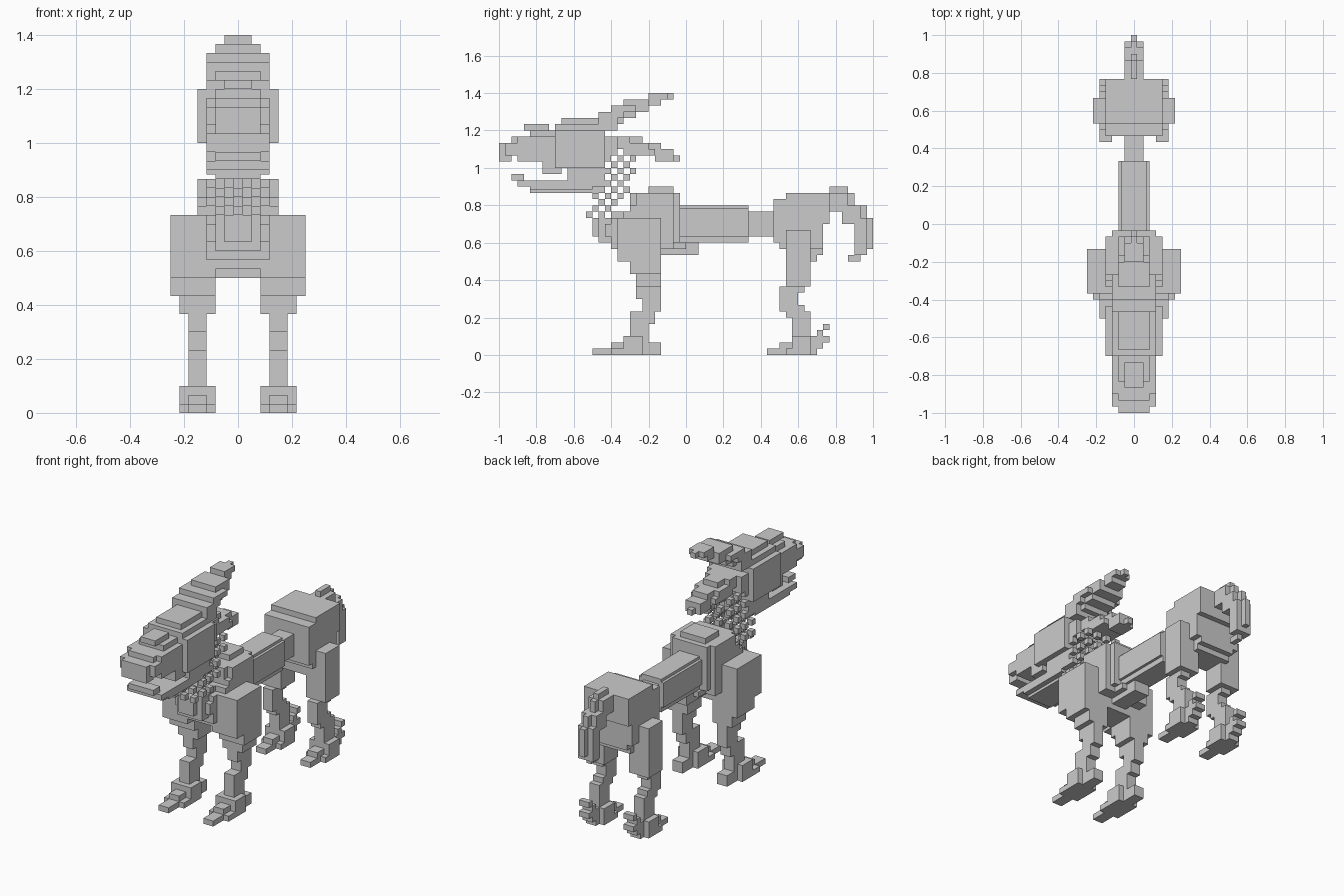
import bpy, bmesh

V = 1 / 30  # size of one block
grey = bpy.data.materials.new("stone_grey")
grey.diffuse_color = (0.6, 0.6, 0.6, 1)


def blocks(name, boxes):
    """Join boxes (x0, x1, y0, y1, z0, z1), given in block units, into one object."""
    bm = bmesh.new()
    for x0, x1, y0, y1, z0, z1 in boxes:
        vs = bmesh.ops.create_cube(bm, size=1)["verts"]
        for v in vs:
            v.co.x = (x1 if v.co.x > 0 else x0) * V
            v.co.y = (y1 if v.co.y > 0 else y0) * V
            v.co.z = (z1 if v.co.z > 0 else z0) * V
    me = bpy.data.meshes.new(name)
    bm.to_mesh(me)
    bm.free()
    me.materials.append(grey)
    ob = bpy.data.objects.new(name, me)
    bpy.context.collection.objects.link(ob)
    return ob


def centred(name, rows):
    """Rows of (half width, y0, y1, z0, z1) centred on x = 0."""
    return blocks(name, [(-h, h, *r) for h, *r in rows])


def paired(name, boxes):
    """The same boxes on the right and the left side."""
    blocks("right_" + name, boxes)
    blocks("left_" + name, [(-b[1], -b[0], *b[2:]) for b in boxes])


# Chest with stepped front and underside
centred("chest", [
    (4.5, -9, -2, 17, 24), (4.5, -8, -2, 24, 26), (3.5, -9, -1, 18, 26),
    (2.5, -6, -2, 26, 27), (4.5, -10, -8, 18, 23), (3.5, -12, -10, 17, 22),
    (2.5, -12, -10, 22, 23), (2.5, -14, -12, 18, 22), (3.5, -13, -12, 19, 21),
    (1.5, -15, -14, 19, 22), (2.5, -11, -4, 16, 18), (2.5, -9, -4, 15, 16),
    (1.5, -4, 2, 16, 18), (2.5, -2, 0, 17, 18)])

# Waist and narrow spine
centred("waist", [(2.5, -2, 10, 19, 23.5), (2, -1, 10, 18, 24)])
centred("lower_spine", [(1.5, 10, 14, 19, 23)])

# Hips
centred("hips", [
    (4.5, 14, 16, 18, 25), (4.5, 16, 23, 21, 26), (4.5, 15, 22, 17, 21),
    (3.5, 16, 22, 16, 17), (3.5, 16, 21, 15, 16)])

# Front legs
paired("shoulder", [(2.5, 7.5, -11, -4, 15, 22), (2.5, 7.5, -9, -4, 13, 15)])
paired("front_leg", [
    (2.5, 6.5, -8, -4, 11, 13), (3.5, 5.5, -8, -4, 9, 11),
    (3.5, 5.5, -7, -4, 7, 9), (3.5, 5.5, -9, -5, 5, 7), (3.5, 5.5, -9, -6, 3, 5)])
paired("front_foot", [
    (3.5, 5.5, -15, -4, 0, 1), (2.5, 6.5, -12, -7, 0, 1),
    (3.5, 5.5, -12, -4, 1, 2), (2.5, 6.5, -10, -7, 1, 3), (3.5, 5.5, -10, -6, 2, 3)])

# Hind legs with heel spurs
paired("thigh", [(2.5, 6.5, 16, 20, 11, 20)])
paired("hind_leg", [
    (3.5, 5.5, 15, 19, 10, 11), (3.5, 5.5, 15, 18, 8, 10), (3.5, 5.5, 15, 19, 7, 8),
    (3.5, 5.5, 16, 20, 6, 7), (3.5, 5.5, 17, 20, 3, 6)])
paired("hind_foot", [
    (3.5, 5.5, 13, 21, 0, 1), (2.5, 6.5, 16, 20, 0, 1), (3.5, 5.5, 15, 22, 1, 2),
    (2.5, 6.5, 17, 20, 1, 3)])
paired("heel_spur", [
    (3.5, 5.5, 20, 23, 2, 3), (3.5, 5.5, 21, 22, 3, 4), (3.5, 5.5, 22, 23, 4, 5)])

# Arched tail with a thin ridge
centred("tail", [
    (1.5, 23, 26, 23, 26), (1.5, 25, 28, 21, 24), (1.5, 27, 29, 16, 22),
    (0.5, 23, 26, 26, 27), (0.5, 26, 27, 24, 26), (0.5, 27, 29, 22, 24),
    (0.5, 29, 30, 17, 22), (0.5, 26, 28, 15, 16)])

# Skull and stepped snout
centred("skull", [
    (4.5, -21, -13, 30, 36), (3.5, -21, -13, 36, 37), (2.5, -20, -13, 37, 38),
    (3.5, -19, -13, 27, 30), (3.5, -13, -11, 32, 35)])
centred("snout", [
    (2.5, -30, -28, 31, 34), (3.5, -29, -21, 32, 34), (3.5, -27, -21, 31, 35),
    (2.5, -28, -21, 34, 35), (2.5, -25, -21, 35, 36), (1.5, -26, -22, 36, 37),
    (3.5, -23, -20, 29, 31)])

# Lower jaw
centred("lower_jaw", [
    (2.5, -28, -26, 28, 29), (3.5, -27, -25, 27, 28), (3.5, -25, -15, 26.5, 28),
    (2.5, -25, -17, 26, 26.5), (2.5, -17, -14, 26, 28)])

# Crests sweeping backwards from the skull, each step tapering to its tip
centred("upper_crest", [
    (3.5, -14, -11, 36, 38), (2.5, -11, -10, 37, 38), (3.5, -14, -10, 38, 39),
    (2.5, -10, -8, 38, 39), (3.5, -12, -8, 39, 40), (2.5, -8, -6, 39, 40),
    (2.5, -10, -6, 40, 41), (1.5, -6, -4, 40, 41), (1.5, -6, -3, 41, 42),
    (0.5, -3, -2, 41, 42)])
centred("lower_crest", [
    (2.5, -13, -9, 34, 35), (1.5, -9, -7, 34, 35), (2.5, -13, -6, 33, 34),
    (1.5, -6, -4, 33, 34), (2.5, -10, -5, 32, 33), (1.5, -5, -2, 32, 33),
    (1.5, -5, -2, 31, 32), (0.5, -2, -1, 31, 32)])

# Neck: a ring of loose checkered blocks
neck = []
for z in range(22, 33):
    middle = -13.5 + (z - 22) * 0.35
    for y in range(-17, -8):
        if abs(y + 0.5 - middle) < 2.6 and (y + z) % 2 == 0:
            for x in range(-3, 4):
                inside = abs(x) < 2 and abs(y + 0.5 - middle) < 1.2
                if (x + y) % 2 == 0 and not inside:
                    neck.append((x - 0.5, x + 0.5, y, y + 1, z, z + 1))
blocks("neck", neck)
